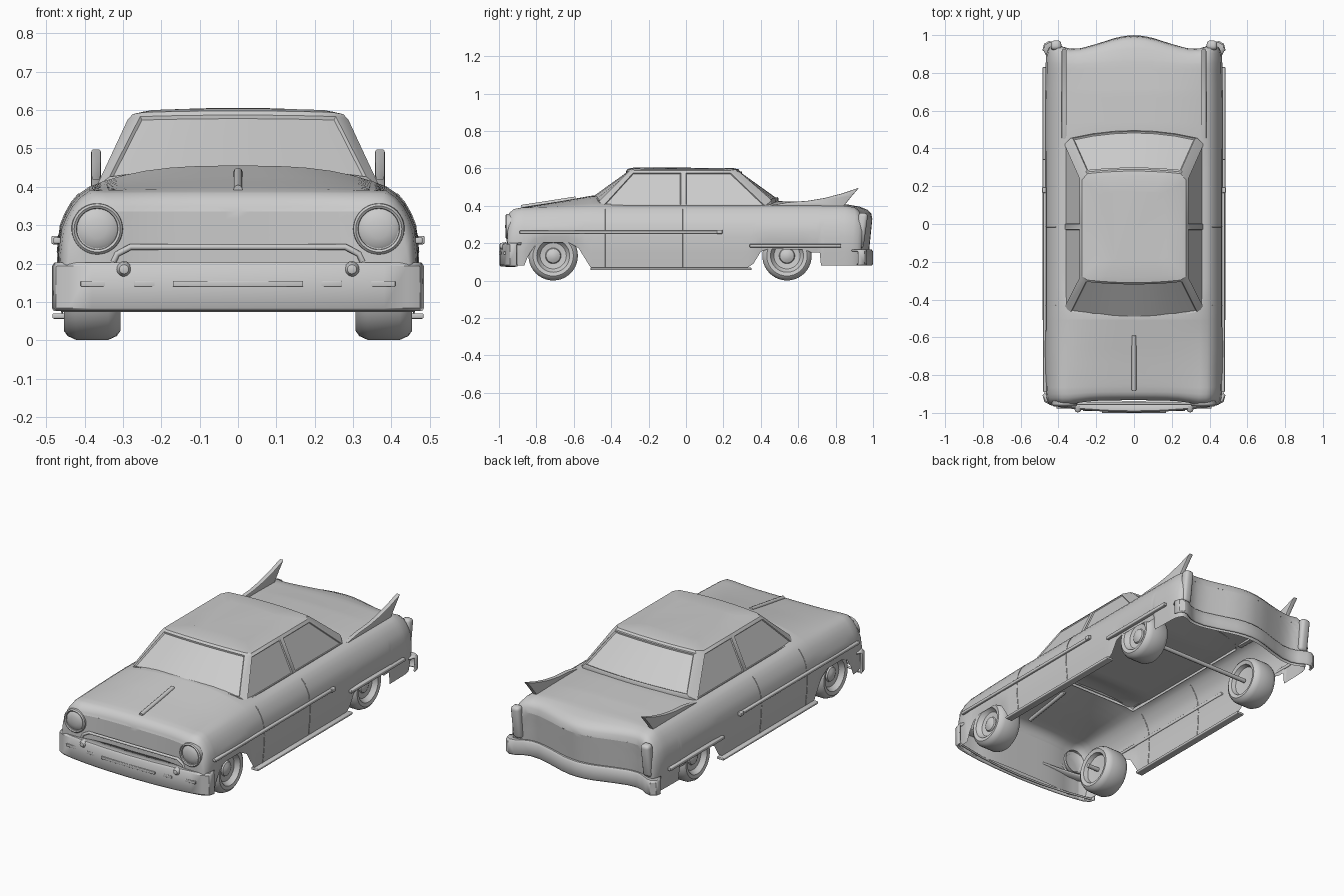
import bpy, bmesh, math
from mathutils import Matrix, Vector

if "Cube" in bpy.data.objects:
    bpy.data.objects.remove(bpy.data.objects["Cube"])

GREY = (0.6, 0.6, 0.6, 1)
paint = bpy.data.materials.new("plain grey")
paint.use_nodes = True
paint.diffuse_color = GREY
paint.node_tree.nodes["Principled BSDF"].inputs["Base Color"].default_value = GREY


def finish(name, bm, angle=35, recalc=True):
    if recalc:
        bmesh.ops.recalc_face_normals(bm, faces=bm.faces)
    mesh = bpy.data.meshes.new(name)
    bm.to_mesh(mesh)
    bm.free()
    ob = bpy.data.objects.new(name, mesh)
    bpy.context.collection.objects.link(ob)
    mesh.materials.append(paint)
    bpy.ops.object.select_all(action='DESELECT')
    ob.select_set(True)
    bpy.context.view_layer.objects.active = ob
    bpy.ops.object.shade_smooth_by_angle(angle=math.radians(angle))
    return ob


def lerp_table(table, v):
    """Linear lookup; each row is a key followed by its values."""
    if v <= table[0][0]:
        return table[0][1:]
    for a, b in zip(table, table[1:]):
        if v <= b[0]:
            t = (v - a[0]) / (b[0] - a[0])
            return [p + (q - p) * t for p, q in zip(a[1:], b[1:])]
    return table[-1][1:]


def skin(bm, rows, closed=False):
    grid = [[bm.verts.new(p) for p in r] for r in rows]
    n = len(grid[0])
    for a, b in zip(grid, grid[1:]):
        for i in range(n if closed else n - 1):
            j = (i + 1) % n
            bm.faces.new((a[i], a[j], b[j], b[i]))
    return grid


def box(name, x, y, z, bevel=0.004):
    bm = bmesh.new()
    size = [(hi - lo) for lo, hi in (x, y, z)]
    mid = Vector([(hi + lo) / 2 for lo, hi in (x, y, z)])
    bmesh.ops.create_cube(bm, size=1, matrix=Matrix.Translation(mid) @ Matrix.Diagonal((*size, 1)))
    bmesh.ops.bevel(bm, geom=bm.edges[:], offset=bevel, segments=3, affect='EDGES', profile=0.5)
    return finish(name, bm)


def lathe(name, profile, place, steps=40):
    bm = bmesh.new()
    skin(bm, [[(r * math.cos(a), r * math.sin(a), h) for r, h in profile]
              for a in (2 * math.pi * k / steps for k in range(steps + 1))])
    bmesh.ops.remove_doubles(bm, verts=bm.verts, dist=1e-5)
    bm.transform(place)
    return finish(name, bm)


def tube(name, points, radius):
    cu = bpy.data.curves.new(name, 'CURVE')
    cu.dimensions = '3D'
    cu.bevel_depth, cu.bevel_resolution, cu.use_fill_caps = radius, 2, True
    sp = cu.splines.new('POLY')
    sp.points.add(len(points) - 1)
    for p, co in zip(sp.points, points):
        p.co = (*co, 1)
    ob = bpy.data.objects.new(name, cu)
    bpy.context.collection.objects.link(ob)
    cu.materials.append(paint)


# Body shell: side cut line, lengthwise stations and rear outline
CUT = [(-.95, .08), (-.865, .08), (-.845, .13), (-.81, .185), (-.76, .205), (-.63, .205), (-.575, .175),
       (-.51, .07), (.33, .07), (.36, .09), (.4, .155), (.44, .17), (.64, .165), (.67, .15), (.715, .15),
       (.722, .08), (.955, .08)]
# y, width factor, shoulder height, centre height
STATIONS = [(-.955, .95, .335, .335), (-.945, .97, .362, .362), (-.92, .985, .383, .383), (-.88, .995, .39, .393),
            (-.7, 1, .395, .42), (-.5, 1, .4, .455), (-.42, 1, .4, .45), (-.3, 1, .4, .41), (.3, 1, .4, .41),
            (.5, 1, .4, .425), (.7, 1, .4, .42), (.85, .995, .4, .408), (.9, .99, .393, .396),
            (.93, .975, .378, .378), (.945, .96, .358, .358), (.953, .94, .33, .33)]
REAR = [(0, .04), (.05, .036), (.1, .026), (.2, -.005), (.28, -.026), (.35, -.03), (.42, .002), (.48, -.01)]


def bend(x, y, z):
    t = max(0, min(1, (y - .78) / .16))
    nose = max(0, min(1, (-.85 - y) / .1)) * max(0, 1 - (x / .33) ** 4)
    return y + .022 * nose + t * t * (lerp_table(REAR, abs(x))[0] + .1 * (z - .3))


def half_section(y):
    w, zs, zc = lerp_table(STATIONS, y)
    zb = lerp_table(CUT, y)[0]
    pts = [(x, zb + f * (zs - .1 - zb)) for x, f in ((.458, 0), (.466, .35), (.47, .7), (.462, 1))]
    pts += [(.45, zs - .07), (.434, zs - .042), (.414, zs - .018), (.388, zs)]
    pts += [(x, zs + (zc - zs) * (1 - (x / .388) ** 3)) for x in (.35, .3, .24, .18, .12, .06, 0)]
    return [(x * w, bend(x * w, y, z), z) for x, z in pts]


ys = sorted({p[0] for p in CUT if -.955 <= p[0] <= .95} | {s[0] for s in STATIONS}
            | {round(-.9 + .04 * k, 3) for k in range(46)})
bm = bmesh.new()
skin(bm, [h + [(-x, y, z) for x, y, z in h[-2::-1]] for h in map(half_section, ys)])
for y0 in (ys[0], ys[-1]):          # nose and tail panels
    skin(bm, [[(x * k / 12, bend(x * k / 12, y0, z), z) for k in range(-12, 13)]
              for x, _, z in half_section(y0)[:8]])
bmesh.ops.remove_doubles(bm, verts=bm.verts, dist=1e-4)
finish("body_shell", bm, 60)

# Cabin: rings from belt to roof, with recessed panes


def cabin_ring(a, w, yf, yb, bow, sf, sb, z, rise, crown, s=1, lift=0):
    xs = [a * k / 3 for k in range(-3, 4)]
    arch = lambda x: 1 - (x / a) ** 2
    front = [(x, yf - bow * arch(x), z + rise + crown * arch(x)) for x in xs]
    side = [(w, y, z) for y in (sf, -.024, -.004, sb)]
    back = [(x, yb + bow * arch(x), z + rise + crown * .4 * arch(x)) for x in xs[::-1]]
    other = [(-x, y, zz) for x, y, zz in side[::-1]]
    return [(x * s, y * s, zz + lift) for x, y, zz in front + side + back + other]


base = (.335, .366, -.465, .455, .04, -.445, .425, .402, .024, .028)
top = (.255, .284, -.306, .275, .014, -.285, .24, .578, .005, .004)
bm = bmesh.new()
rings = skin(bm, [cabin_ring(*base, lift=-.016), cabin_ring(*base), cabin_ring(*top),
                  cabin_ring(*top, s=.97, lift=.011), cabin_ring(*top, s=.88, lift=.017),
                  cabin_ring(*top, s=.6, lift=.019)], closed=True)
bm.faces.new(rings[-1])
bm.faces.ensure_lookup_table()
n = len(rings[0])
FRAME, SLIM = ((.005, .009), (-.008, .005)), ((.002, .004), (-.006, .003))
panes = [([bm.faces[n + i] for i in ids], steps) for ids, steps in
         ((range(6), FRAME), ([7], SLIM), ([9], SLIM), (range(11, 17), FRAME), ([18], SLIM), ([20], SLIM))]
for pane, steps in panes:
    for depth, width in steps:
        bmesh.ops.inset_region(bm, faces=pane, thickness=width, depth=depth, use_even_offset=True)
finish("cabin", bm, 30, recalc=False)

# Bumpers, with a shelf running back to the body


def bumper(name, path, low, high):
    full = [(-x, y) for x, y in path[:0:-1]] + path
    bm = bmesh.new()
    skin(bm, [[(x * k, y * k, z) for x, y in full]
              for z, k in ((low, .995), (low + .006, 1), (high - .006, 1), (high, .995), (high, .945))])
    ob = finish(name, bm, 40)
    mod = ob.modifiers.new("thickness", 'SOLIDIFY')
    mod.thickness, mod.offset = .012, 0


bumper("front_bumper", [(0, -.992), (.15, -.988), (.28, -.979), (.38, -.966), (.44, -.954), (.47, -.938),
                        (.479, -.905)], .08, .197)
bumper("rear_bumper", [(0, .994), (.05, .99), (.1, .979), (.2, .947), (.28, .925), (.34, .922), (.38, .934),
                       (.42, .957), (.45, .963), (.472, .95), (.479, .92)], .085, .162)
for x0, x1, y in ((-.17, .17, -1), (.195, .27, -.989), (.305, .41, -.976),
                  (-.27, -.195, -.989), (-.41, -.305, -.976)):
    box("bumper_pad", (x0, x1), (y, y + .012), (.14, .155), .002)
tube("bumper_lip", [(x, -.965 + .25 * x * x, .08) for x in (-.46, -.3, -.15, 0, .15, .3, .46)], .006)
tube("grille_bar", [(-.325, -.95, .205), (-.315, -.952, .225), (-.28, -.95, .243), (.28, -.95, .243),
                    (.315, -.952, .225), (.325, -.95, .205)], .008)
tube("hood_ornament", [(0, -.59, .438), (0, -.75, .413), (0, -.88, .393)], .012)
tube("rear_axle", [(-.33, .54, .13), (.33, .54, .13)], .012)

LAMP = [(0, .022), (.025, .02), (.045, .014), (.053, .008), (.054, .016), (.06, .02), (.066, .014), (.068, -.012)]
TYRE = [(0, .06), (.02, .057), (.038, .048), (.042, .04), (.07, .044), (.08, .056), (.088, .07), (.108, .074),
        (.122, .064), (.132, .042), (.132, -.042), (.122, -.064), (.108, -.074), (.088, -.068), (.08, -.045),
        (.03, -.04), (0, -.04)]
FIN = [(.45, .395), (.45, .403), (.55, .42), (.65, .427), (.74, .442), (.83, .465), (.925, .497), (.885, .45),
       (.845, .4), (.84, .385)]

for s, side in ((1, "left"), (-1, "right")):
    def span(a, b):
        return tuple(sorted((a * s, b * s)))
    # Wheels
    turn = Matrix.Rotation(s * math.pi / 2, 4, 'Y')
    for y, end in ((-.71, "front"), (.54, "rear")):
        lathe(f"{end}_{side}_wheel", TYRE, Matrix.Translation((.38 * s, y, .133)) @ turn)
    tube(f"{side}_front_stub_axle", [(.34 * s, -.71, .13), (.27 * s, -.71, .13)], .012)
    # Headlamps and bumper bullets
    forward = Matrix.Rotation(math.pi / 2, 4, 'X')
    lathe(f"{side}_headlamp", LAMP, Matrix.Translation((.367 * s, -.945, .29)) @ forward)
    lathe(f"{side}_bumper_bullet", [(0, .02), (.012, .016), (.019, .004), (.021, -.015)],
          Matrix.Translation((.297 * s, -.978, .185)) @ forward, 20)
    # Tail lamps, leaning backwards at the top
    lamp = box(f"{side}_tail_lamp", span(.385, .44), (-.025, .025), (-.095, .095), .018)
    lamp.location = (0, .936, .268)
    lamp.rotation_euler.x = -.14
    # Fins, slab-sided with softened edges
    bm = bmesh.new()
    blade = bm.faces.new([bm.verts.new((.357 * s, y, z)) for y, z in FIN])
    grown = bmesh.ops.extrude_face_region(bm, geom=[blade])["geom"]
    bmesh.ops.translate(bm, verts=[v for v in grown if isinstance(v, bmesh.types.BMVert)], vec=(.026 * s, 0, 0))
    rim = [e for e in bm.edges if abs(e.verts[0].co.x - e.verts[1].co.x) < .001]
    bmesh.ops.bevel(bm, geom=rim, offset=.007, segments=2, affect='EDGES', profile=0.5, clamp_overlap=True)
    finish(f"{side}_tail_fin", bm)
    # Side trim, sill and door seams
    box(f"{side}_front_trim", span(.462, .481), (-.89, .19), (.252, .268))
    box(f"{side}_rear_trim", span(.46, .484), (.34, .83), (.178, .196))
    box(f"{side}_sill", span(.44, .484), (-.51, .35), (.056, .07))
    box(f"{side}_door_handle", span(.465, .486), (.165, .195), (.25, .272))
    for y in (-.43, -.015):
        tube(f"{side}_door_seam", [(x * s, yy, z) for x, yy, z in half_section(y)[:7]], .0025)
